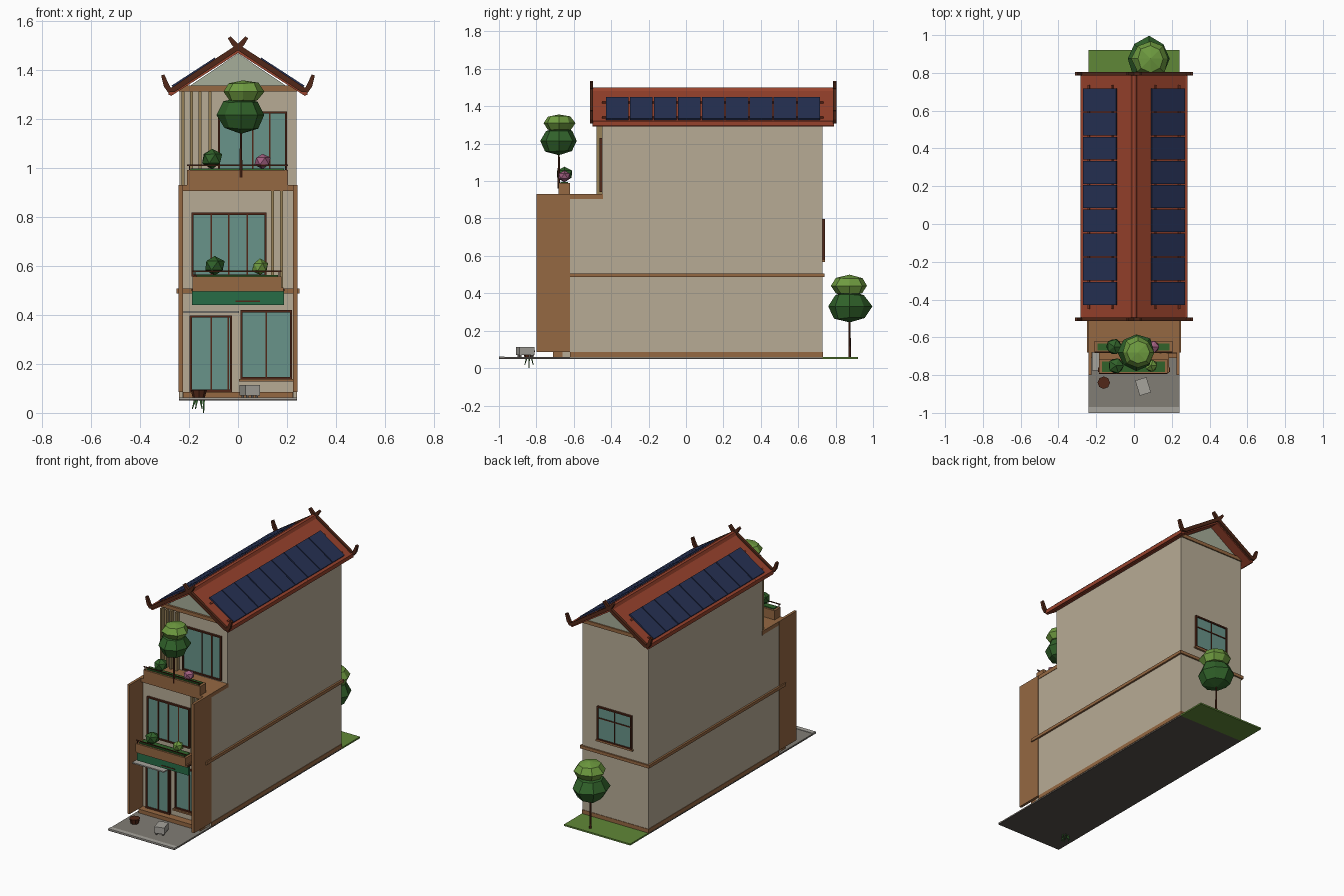
import bpy, bmesh, math, random
from mathutils import Vector

if "Cube" in bpy.data.objects:
    bpy.data.objects.remove(bpy.data.objects["Cube"])
random.seed(4)


def mat(name, r, g, b):
    m = bpy.data.materials.new(name)
    m.diffuse_color = [(c / 255) ** 2.2 for c in (r, g, b)] + [1]
    m.use_nodes = True
    m.node_tree.nodes["Principled BSDF"].inputs["Base Color"].default_value = m.diffuse_color
    return m


WALL = mat("plaster", 182, 170, 148)
WOOD = mat("wood", 148, 104, 68)
DARK = mat("dark_wood", 82, 44, 30)
TILE = mat("roof_tile", 150, 68, 48)
SLAT = mat("slat", 150, 128, 88)
GLASS = mat("glass", 104, 146, 136)
GABLE = mat("gable", 165, 172, 152)
PANEL = mat("panel", 42, 52, 84)
SIGN = mat("board_green", 44, 108, 72)
PAVE = mat("paving", 128, 124, 116)
CURB = mat("curb", 165, 162, 155)
GRASS = mat("grass", 96, 134, 58)
LEAF1 = mat("leaf_dark", 52, 98, 46)
LEAF2 = mat("leaf_light", 110, 154, 66)
PINK = mat("blossom", 160, 96, 128)
BASE = mat("base", 85, 80, 76)


def finish(name, bm, m):
    bmesh.ops.recalc_face_normals(bm, faces=bm.faces)
    me = bpy.data.meshes.new(name)
    bm.to_mesh(me)
    bm.free()
    me.materials.append(m)
    ob = bpy.data.objects.new(name, me)
    bpy.context.collection.objects.link(ob)
    return ob


def box(name, x0, x1, y0, y1, z0, z1, m):
    bm = bmesh.new()
    bmesh.ops.create_cube(bm, size=1)
    bmesh.ops.scale(bm, vec=(x1 - x0, y1 - y0, z1 - z0), verts=bm.verts)
    ob = finish(name, bm, m)
    ob.location = ((x0 + x1) / 2, (y0 + y1) / 2, (z0 + z1) / 2)
    return ob


def prism(name, pts, y0, y1, m):
    """Extrude an x-z outline along y."""
    bm = bmesh.new()
    f = bm.faces.new([bm.verts.new((x, y0, z)) for x, z in pts])
    r = bmesh.ops.extrude_face_region(bm, geom=[f])
    vs = [v for v in r["geom"] if isinstance(v, bmesh.types.BMVert)]
    bmesh.ops.translate(bm, vec=(0, y1 - y0, 0), verts=vs)
    return finish(name, bm, m)


def blob(name, x, y, z, r, h, m):
    bm = bmesh.new()
    bmesh.ops.create_icosphere(bm, subdivisions=1 if r < 0.06 else 2, radius=1)
    if r >= 0.06:      # coarse, faceted crown
        bm.clear()
        bmesh.ops.create_uvsphere(bm, u_segments=8, v_segments=4, radius=1)
    for v in bm.verts:
        v.co *= random.uniform(0.92, 1.05)
    bmesh.ops.scale(bm, vec=(r, r, h), verts=bm.verts)
    ob = finish(name, bm, m)
    ob.location = (x, y, z)
    return ob


def cone(name, x, y, z0, z1, r0, r1, m, n=6):
    bm = bmesh.new()
    bmesh.ops.create_cone(bm, cap_ends=True, segments=n, radius1=r0, radius2=r1, depth=z1 - z0)
    ob = finish(name, bm, m)
    ob.location = (x, y, (z0 + z1) / 2)
    return ob


def window(name, x0, x1, z0, z1, y, side, xs, zs=(), t=0.009):
    """Glazed opening standing off wall plane y; side is -1 front, 1 back."""
    def bar(part, a, b, c, d, depth, m):
        ys = sorted((y - side * 0.004, y + side * depth))
        box(name + part, a, b, ys[0], ys[1], c, d, m)
    bar("_glass", x0, x1, z0, z1, 0.005, GLASS)
    for x in (x0, x1):
        bar("_jamb", x - t / 2, x + t / 2, z0 - t / 2, z1 + t / 2, 0.013, DARK)
    for z in (z0, z1):
        bar("_rail", x0, x1, z - t / 2, z + t / 2, 0.013, DARK)
    for x in xs:
        bar("_mullion", x - 0.003, x + 0.003, z0, z1, 0.01, DARK)
    for z in zs:
        bar("_transom", x0, x1, z - 0.003, z + 0.003, 0.01, DARK)


# Ground
box("ground_base", -.24, .24, -1, .73, .05, .056, BASE)
box("paving", -.24, .24, -.97, -.62, .055, .06, PAVE)
box("curb", -.24, .24, -1, -.97, .052, .063, CURB)
box("lawn", -.24, .24, .73, .92, .05, .06, GRASS)

# House body
F = -.66
box("lower_body", -.238, .238, -.62, .73, .056, .905, WALL)
box("front_bay", -.226, .226, F, -.61, .056, .905, WALL)
box("upper_body", -.238, .238, -.45, .73, .90, 1.31, WALL)
box("plinth", -.241, .241, -.62, .733, .06, .085, WOOD)
box("threshold", -.225, .225, -.71, -.61, .06, .085, WOOD)
box("belt_course", -.25, .25, -.68, .74, .487, .507, WOOD)
box("terrace_floor", -.241, .241, -.67, -.445, .905, .93, WOOD)
for s in (-1, 1):
    a, b = sorted((s * .225, s * .242))
    box("side_fin", a, b, -.80, -.62, .085, .93, WOOD)
box("bay_lintel", -.225, .225, -.68, -.65, .905, .93, WOOD)
for y in (-.455, .73):
    box("gable_beam", -.24, .24, y - .008, y + .008, 1.312, 1.335, WOOD)
prism("gable_wall", [(-.235, 1.308), (.235, 1.308), (0, 1.466)], -.45, .73, GABLE)

# Roof, ridge, fascia
prism("roof", [(-.28, 1.31), (0, 1.492), (.28, 1.31), (.274, 1.292), (0, 1.468), (-.274, 1.292)],
      -.50, .79, TILE)
prism("ridge_cap", [(-.018, 1.482), (-.01, 1.501), (.01, 1.501), (.018, 1.482)], -.50, .79, TILE)
ang = math.atan2(.182, .28)
for s in (-1, 1):
    a, b = sorted((s * .272, s * .284))
    box("eave_fascia", a, b, -.50, .79, 1.297, 1.322, TILE)
    # Solar panels and mounting rails
    for x in (.115, .24):
        rail = box("panel_rail", -.005, .005, -.45, .735, -.005, .005, TILE)
        rail.location = (s * x, .1425, 1.496 - x * .65)
        rail.rotation_euler.y = s * ang
    for i in range(9):
        p = box("solar_panel", -.105, .105, -.0605, .0605, -.005, .005, PANEL)
        p.location = (s * .18, -.367 + i * .128, 1.388)
        p.rotation_euler.y = s * ang

# Bargeboards with upturned ends and crossing finials
path = [(-.036, 1.532), (-.015, 1.505), (0, 1.492), (.265, 1.318), (.28, 1.317), (.292, 1.335), (.307, 1.378)]
for y in (-.505, .795):
    for s in (-1, 1):
        pts, w = [], .011
        for i, p in enumerate(path):
            d = (Vector(path[min(i + 1, len(path) - 1)]) - Vector(path[max(i - 1, 0)])).normalized()
            k = .007 if i in (0, len(path) - 1) else w
            pts.append((Vector(p) + Vector((-d.y, d.x)) * k, Vector(p) - Vector((-d.y, d.x)) * k))
        outline = [p[0] for p in pts] + [p[1] for p in reversed(pts)]
        prism("bargeboard", [(s * x, z) for x, z in outline], y - .009, y + .009, DARK)

# Doors and windows
window("door", -.193, -.029, .09, .393, F, -1, (-.11, -.04))
window("shop_window", .014, .216, .142, .415, F, -1, (.115,))
window("middle_window", -.186, .112, .56, .812, F, -1, (-.11, -.037, .037))
window("upper_window", -.078, .196, .945, 1.225, -.45, -1, (.06, .13))
window("back_window", -.118, .122, .58, .792, .73, 1, (.002,), (.72,))
box("shop_sill", .005, .225, -.685, F, .128, .138, WOOD)
box("back_sill", -.13, .134, .73, .743, .567, .577, WOOD)

# Decorative slats
for x in (-.225, -.19, -.155, -.115):
    box("upper_slat", x - .006, x + .006, -.478, -.45, .93, 1.31, SLAT)
for x in (.14, .178):
    box("middle_slat", x - .006, x + .006, -.685, F, .507, .905, SLAT)

# Sign board and door canopy
box("sign_board", -.187, .187, -.78, -.765, .44, .5, SIGN)
box("sign_trim", -.19, .19, -.783, -.76, .497, .505, DARK)
box("sign_stripe", -.01, .09, -.783, -.778, .453, .458, DARK)
box("door_canopy", -.222, .005, -.775, F, .408, .416, CURB)


def planter(name, x0, x1, y0, y1, z0, z1, rail):
    box(name, x0, x1, y0, y1, z0, z1, WOOD)
    box(name + "_greens", x0 + .015, x1 - .015, y0 + .012, y1 - .012, z1, z1 + .006, LEAF1)
    box(name + "_handrail", x0, x1, y0 + .002, y0 + .006, rail - .003, rail + .003, DARK)
    for x in (x0 + .01, x1 - .01):
        box(name + "_post", x - .002, x + .002, y0 + .002, y0 + .006, z1, rail, DARK)


# Balcony, planters and shrubs
box("balcony_floor", -.185, .185, -.79, F, .495, .512, WOOD)
planter("balcony_planter", -.185, .178, -.795, -.715, .505, .557, .578)
planter("terrace_planter", -.208, .203, -.682, -.62, .93, .99, 1.01)
blob("shrub", -.095, -.75, .60, .046, .042, LEAF1)
blob("shrub", .09, -.75, .595, .036, .034, LEAF2)
blob("shrub", -.105, -.65, 1.037, .046, .042, LEAF1)
blob("flower_shrub", .10, -.65, 1.027, .036, .032, PINK)

# Trees: two stacked crowns on a thin trunk
for x, y, z0, zl, r in ((.012, -.68, .96, 1.215, .1), (.08, .875, .055, .33, .116)):
    cone("trunk", x, y, z0, zl, .007, .004, DARK)
    blob("lower_crown", x, y, zl, r, r * .78, LEAF1)
    blob("upper_crown", x + .008, y, zl + r * .95, r * .86, r * .5, LEAF2)

# Pavement items: pot with hanging leaves, and a bench box on feet
cone("pot", -.16, -.84, .06, .093, .024, .033, DARK, 8)
for i in range(6):
    a = i * math.tau / 6
    leaf = cone("pot_leaf", -.16 + .02 * math.cos(a), -.84 + .02 * math.sin(a),
                0 if i == 0 else .015, .06, .002, .006, LEAF1, 3)
    leaf.rotation_euler = (.3 * math.sin(a), -.3 * math.cos(a), 0) if i else (0, 0, 0)
seat = box("crate", -.031, .031, -.042, .042, -.02, .022, CURB)
seat.location = (.048, -.86, .092)
seat.rotation_euler.z = .3
for sx in (-1, 1):
    for sy in (-1, 1):
        foot = box("crate_foot", -.005, .005, -.005, .005, -.007, .007, BASE)
        foot.location = (.048 + sx * .02 - sy * .009, -.86 + sy * .03 + sx * .006, .066)
